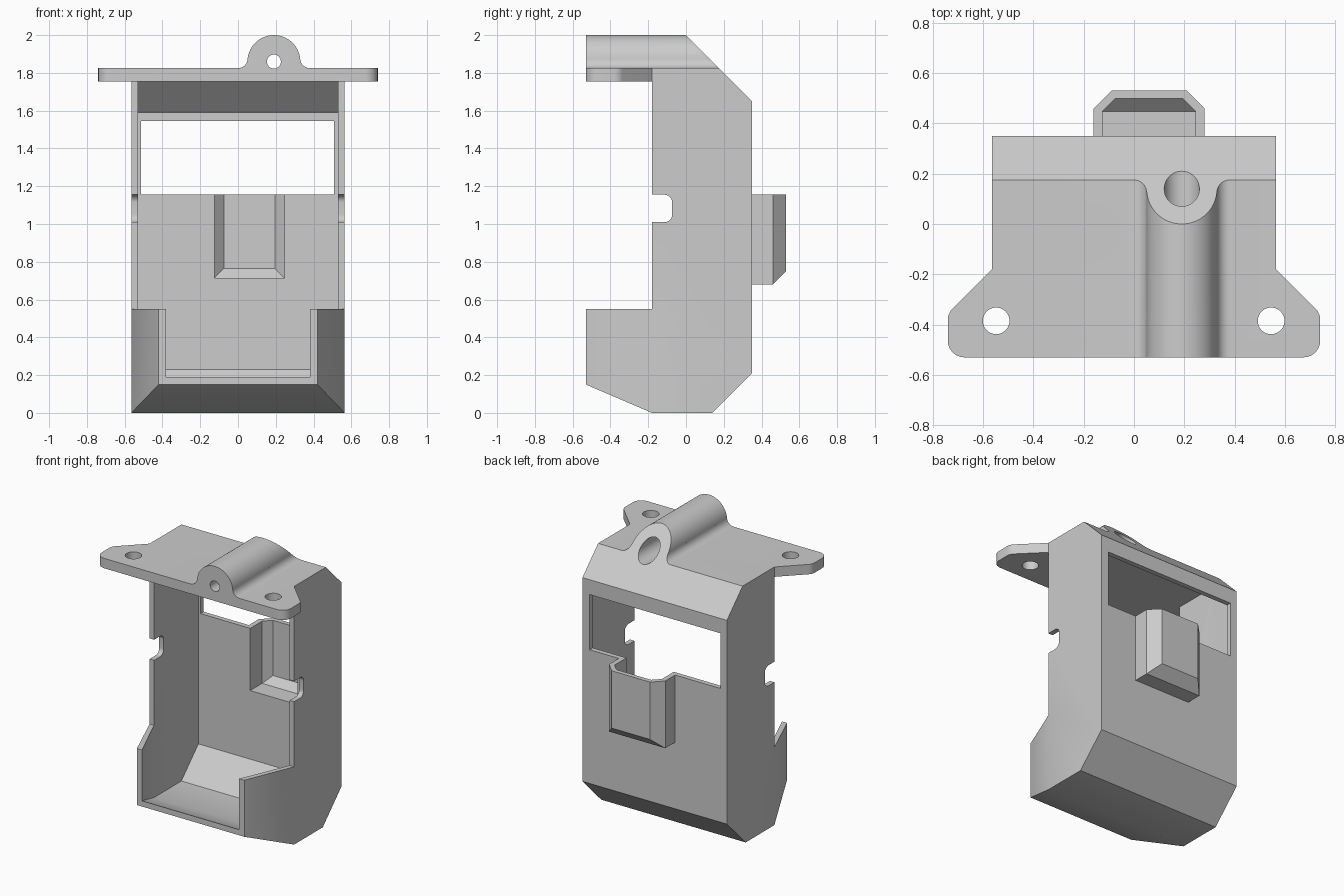
import bpy
import bmesh
import math
from mathutils import Vector

if "Cube" in bpy.data.objects:
    bpy.data.objects.remove(bpy.data.objects["Cube"])

grey = bpy.data.materials.new("plain grey")
grey.use_nodes = True
grey.diffuse_color = (0.604, 0.604, 0.604, 1)
grey.node_tree.nodes["Principled BSDF"].inputs["Base Color"].default_value = grey.diffuse_color


def finish(name, bm):
    bmesh.ops.recalc_face_normals(bm, faces=bm.faces)
    mesh = bpy.data.meshes.new(name)
    bm.to_mesh(mesh)
    bm.free()
    mesh.materials.append(grey)
    obj = bpy.data.objects.new(name, mesh)
    bpy.context.collection.objects.link(obj)
    return obj


def prism(name, axis, outline, start, end):
    """Extrude a 2D outline along the named axis."""
    place = {"x": lambda p, d: (d, p[0], p[1]),
             "y": lambda p, d: (p[0], d, p[1]),
             "z": lambda p, d: (p[0], p[1], d)}[axis]
    bm = bmesh.new()
    near = [bm.verts.new(place(p, start)) for p in outline]
    far = [bm.verts.new(place(p, end)) for p in outline]
    bm.faces.new(near)
    bm.faces.new(far)
    for i in range(len(near)):
        j = (i + 1) % len(near)
        bm.faces.new((near[i], near[j], far[j], far[i]))
    return finish(name, bm)


def arc(cx, cy, r, a0, a1, steps):
    angles = [math.radians(a0 + (a1 - a0) * i / steps) for i in range(steps + 1)]
    return [(cx + r * math.cos(a), cy + r * math.sin(a)) for a in angles]


def disc(name, axis, cx, cy, r, start, end):
    return prism(name, axis, arc(cx, cy, r, 0, 350, 35), start, end)


def rounded(corners, steps=6):
    """Round polygon corners given as (u, v, radius)."""
    out = []
    for i, (u, v, r) in enumerate(corners):
        p = Vector((u, v))
        if not r:
            out.append(p)
            continue
        a = (Vector(corners[i - 1][:2]) - p).normalized()
        b = (Vector(corners[(i + 1) % len(corners)][:2]) - p).normalized()
        half = a.angle(b) / 2
        centre = p + (a + b).normalized() * r / math.sin(half)
        t = r / math.tan(half)
        s, e = p + a * t - centre, p + b * t - centre
        out += [centre + s.lerp(e, k / steps).normalized() * r for k in range(steps + 1)]
    return out


def pocket(name, x0, x1, y0, y1, z0, z1, c):
    """Box with bevelled rear and lower rear edges."""
    pts = []
    for outer, inner in ((x0, x0 + c), (x1, x1 - c)):
        for z, zb in ((z0, z0 + c), (z1, z1)):
            pts += [(outer, y0, z), (outer, y1 - c, z), (inner, y1, zb)]
    bm = bmesh.new()
    for p in pts:
        bm.verts.new(p)
    bmesh.ops.convex_hull(bm, input=bm.verts)
    bmesh.ops.dissolve_limit(bm, angle_limit=0.01, verts=bm.verts, edges=bm.edges)
    return finish(name, bm)


def combine(target, other, operation):
    mod = target.modifiers.new("shape", "BOOLEAN")
    mod.operation = operation
    mod.solver = "EXACT"
    mod.object = other
    bpy.context.view_layer.objects.active = target
    bpy.ops.object.modifier_apply(modifier=mod.name)
    bpy.data.objects.remove(other)


def cut(target, other):
    combine(target, other, "DIFFERENCE")


def add(target, other):
    combine(target, other, "UNION")


def taper_front(target, half, front):
    """Trim both sides so the lower front narrows."""
    reach = half + (front - half) * 1.2
    for s in (-1, 1):
        wedge = [(s * half, -0.18), (s * reach, -0.60), (s * 0.8, -0.60), (s * 0.8, -0.18)]
        cut(target, prism("wedge", "z", wedge, -0.2, 1.0))


# Outer shell
housing = prism("housing", "x", [(-0.18, 1.825), (0.35, 1.825), (0.35, 0.21), (0.14, 0),
                                 (-0.18, 0), (-0.53, 0.15), (-0.53, 0.55), (-0.18, 0.55)],
                -0.565, 0.565)
taper_front(housing, 0.565, 0.42)

# Mounting plate with ears
right = [(0.565, 0.10, 0), (0.565, -0.18, 0), (0.74, -0.355, 0.06), (0.74, -0.53, 0.065)]
left = [(-x, y, r) for x, y, r in reversed(right)]
add(housing, prism("mounting_plate", "z", rounded(right + left), 1.755, 1.825))

# Filleted tube on top
bx, bz, fr = 0.19, 1.86, 0.0506
fz = 1.825 + fr
tilt = math.degrees(math.atan2(fz - bz, bx))
tube = [(0.38, 1.80)] + arc(2 * bx, fz, fr, 270, 180 + tilt, 8)
tube += arc(bx, bz, 0.14, tilt, 180 - tilt, 32)
tube += arc(0, fz, fr, -tilt, -90, 8) + [(0, 1.80)]
add(housing, prism("tube", "y", tube, -0.53, 0.25))

# Sloped upper back
cut(housing, prism("slope", "x", [(-0.2, 2.2), (0.6, 1.4), (0.6, 2.2)], -0.8, 0.8))

# Rear bump
add(housing, pocket("bump", -0.16, 0.28, 0.33, 0.53, 0.68, 1.155, 0.07))

# Hollow interior, open at the front
cavity = prism("cavity", "x", [(-0.56, 1.755), (0.15, 1.755), (0.315, 1.59), (0.315, 0.23),
                               (0.125, 0.04), (-0.18, 0.04), (-0.56, 0.203)], -0.53, 0.53)
taper_front(cavity, 0.53, 0.38)
cut(housing, cavity)
cut(housing, pocket("bump_hollow", -0.125, 0.245, 0.30, 0.498, 0.715, 1.20, 0.05))

# Rear window
cut(housing, prism("window", "y", [(-0.513, 1.155), (0.508, 1.155), (0.508, 1.545),
                                   (-0.513, 1.545)], 0.25, 0.40))

# Side notches
notch = [(-0.25, 1.01, 0), (-0.073, 1.01, 0.04), (-0.073, 1.155, 0.04), (-0.25, 1.155, 0)]
cut(housing, prism("notch", "x", rounded(notch), -0.7, 0.7))

# Screw holes and stepped bore
for sx in (-0.548, 0.545):
    cut(housing, disc("screw_hole", "z", sx, -0.385, 0.053, 1.7, 1.9))
cut(housing, disc("front_bore", "y", bx, bz, 0.037, -0.6, 0.3))
cut(housing, disc("rear_bore", "y", bx, bz, 0.07, -0.45, 0.3))

# Single colour and crisp smooth shading
housing.data.materials.clear()
housing.data.materials.append(grey)
for poly in housing.data.polygons:
    poly.material_index = 0
bpy.ops.object.select_all(action="DESELECT")
housing.select_set(True)
bpy.context.view_layer.objects.active = housing
bpy.ops.object.shade_smooth_by_angle(angle=math.radians(25))
